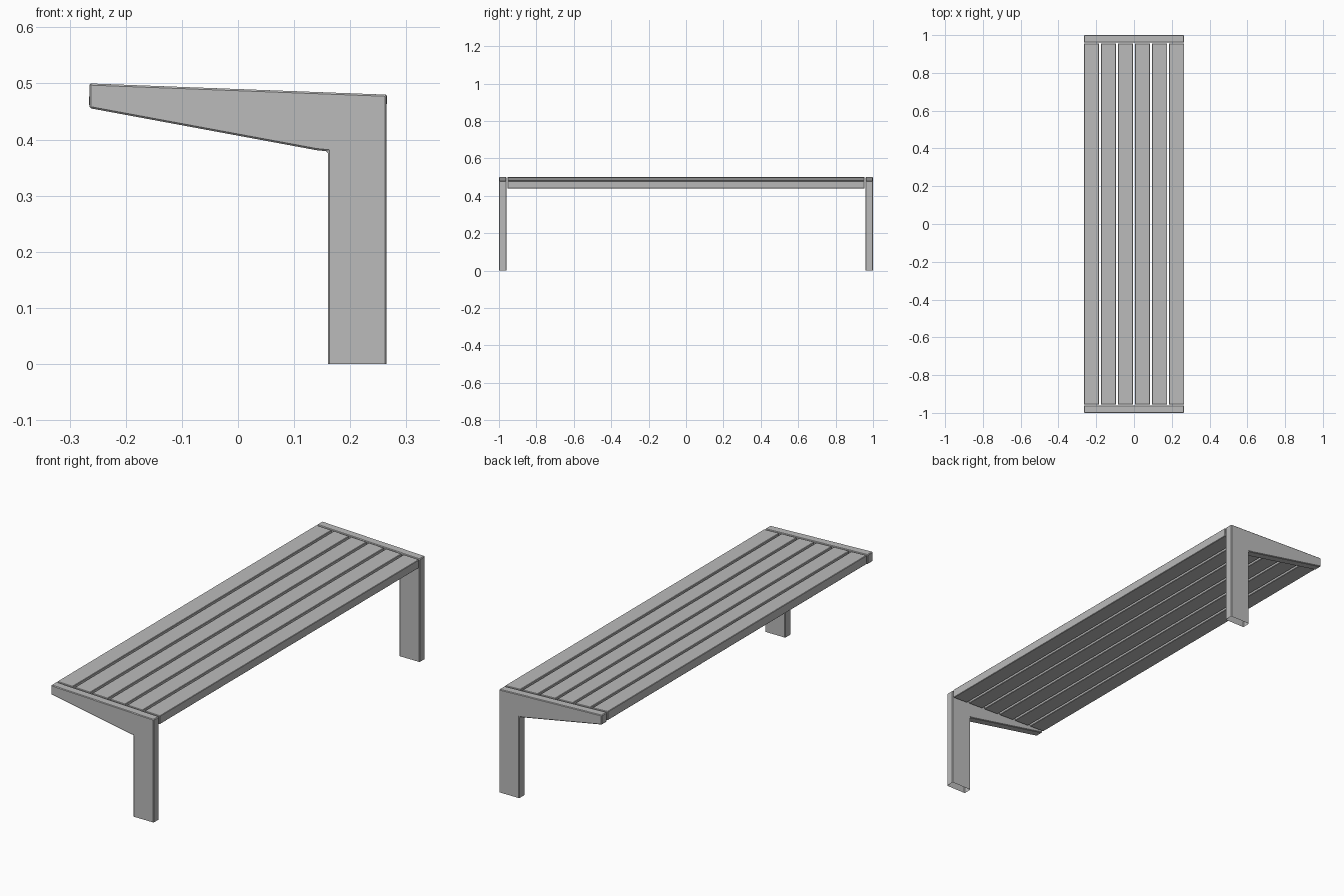
import bpy, bmesh, math
from mathutils import Matrix, Vector

cube = bpy.data.objects.get("Cube")
if cube:
    bpy.data.objects.remove(cube, do_unlink=True)

# Single painted finish
grey = bpy.data.materials.new("light_grey")
colour = (0.5, 0.5, 0.5, 1)
grey.diffuse_color = colour
grey.use_nodes = True
grey.node_tree.nodes["Principled BSDF"].inputs["Base Color"].default_value = colour

HALF_WIDTH = 0.265
SLOPE = math.atan2(0.02, 2 * HALF_WIDTH)


def make_object(name, bm, bevel):
    bmesh.ops.recalc_face_normals(bm, faces=bm.faces)
    mesh = bpy.data.meshes.new(name)
    bm.to_mesh(mesh)
    bm.free()
    mesh.materials.append(grey)
    obj = bpy.data.objects.new(name, mesh)
    bpy.context.collection.objects.link(obj)
    mod = obj.modifiers.new("soft_edges", 'BEVEL')
    mod.width = bevel
    mod.segments = 1
    mod.limit_method = 'ANGLE'
    mod.angle_limit = math.radians(40)
    return obj


def end_frame(name, y0, y1):
    """Leg and tapered arm in one profile, with an open foot."""
    profile = [(0.16, 0), (HALF_WIDTH, 0), (HALF_WIDTH, 0.48), (-HALF_WIDTH, 0.5),
               (-HALF_WIDTH, 0.456), (0.14, 0.381), (0.16, 0.379)]
    bm = bmesh.new()
    face = bm.faces.new([bm.verts.new((x, y0, z)) for x, z in profile])
    ext = bmesh.ops.extrude_face_region(bm, geom=[face], use_keep_orig=True)
    verts = [g for g in ext["geom"] if isinstance(g, bmesh.types.BMVert)]
    bmesh.ops.translate(bm, verts=verts, vec=(0, y1 - y0, 0))
    bmesh.ops.recalc_face_normals(bm, faces=bm.faces)
    foot = [f for f in bm.faces if all(v.co.z < 0.001 for v in f.verts)]
    bmesh.ops.delete(bm, geom=foot, context='FACES_ONLY')
    make_object(name, bm, 0.003)


end_frame("front_end_frame", -1.0, -0.96)
end_frame("back_end_frame", 0.96, 1.0)

# Six sloping seat slats, flush with the frame tops
COUNT, WIDTH, THICK, LENGTH = 6, 0.079, 0.04, 1.91
pitch = (2 * HALF_WIDTH - WIDTH) / (COUNT - 1)
for i in range(COUNT):
    x = -HALF_WIDTH + WIDTH / 2 + i * pitch
    top = 0.49 - x * math.tan(SLOPE)
    bm = bmesh.new()
    bmesh.ops.create_cube(bm, size=1)
    bmesh.ops.scale(bm, verts=bm.verts, vec=Vector((WIDTH, LENGTH, THICK)))
    bmesh.ops.rotate(bm, verts=bm.verts, matrix=Matrix.Rotation(SLOPE, 3, 'Y'))
    bmesh.ops.translate(bm, verts=bm.verts, vec=(x, 0, top - THICK / 2))
    make_object(f"seat_slat_{i + 1}", bm, 0.002)
